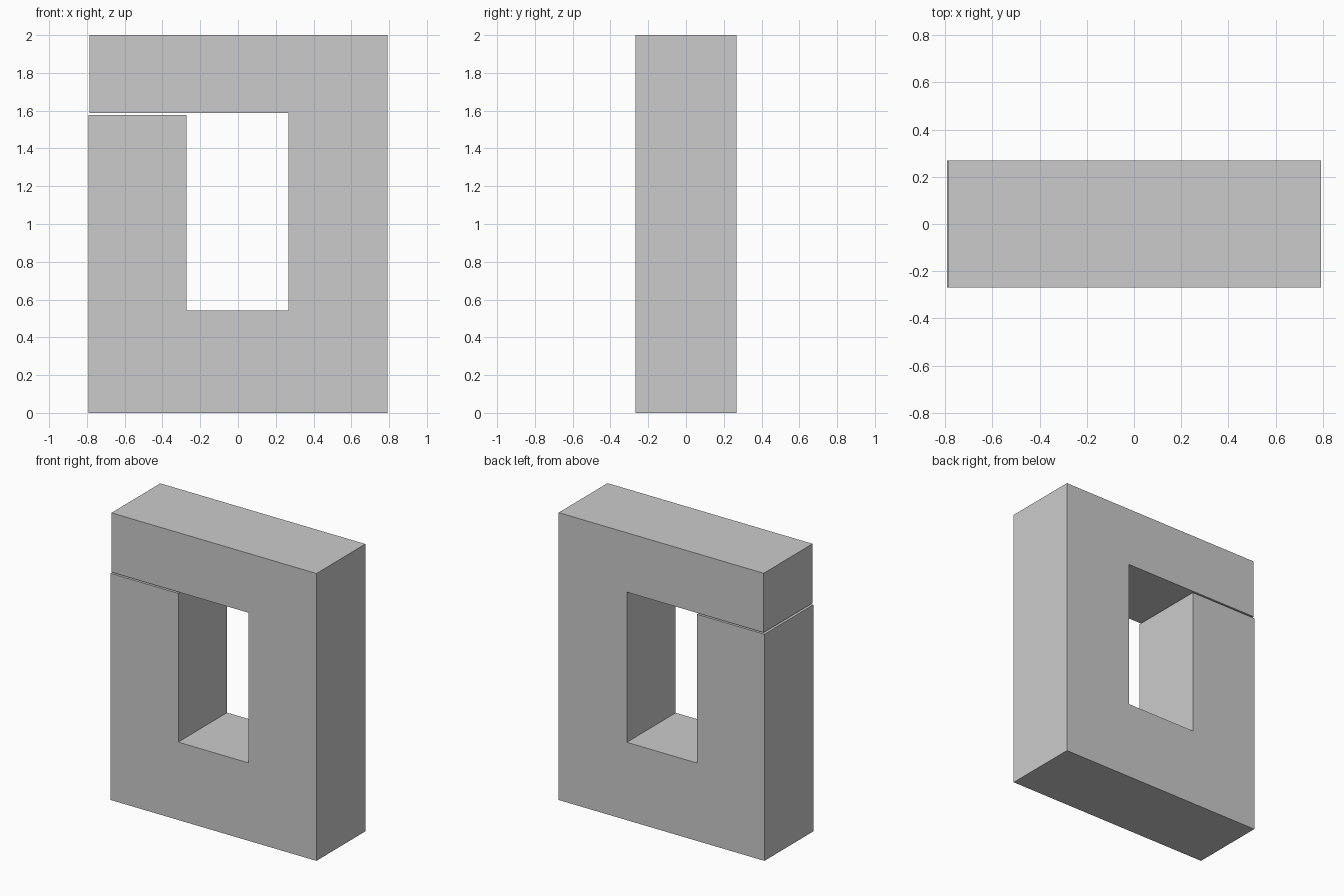
import bpy, bmesh

if "Cube" in bpy.data.objects:
    bpy.data.objects.remove(bpy.data.objects["Cube"])

DEPTH = 0.537

# Outline of the split frame in x, z
profile = [(-0.792, 0), (0.792, 0), (0.792, 2), (-0.786, 2), (-0.786, 1.587),
           (0.267, 1.587), (0.267, 0.542), (-0.272, 0.542),
           (-0.272, 1.577), (-0.792, 1.577)]

# Front face, extruded straight back
bm = bmesh.new()
face = bm.faces.new([bm.verts.new((x, -DEPTH / 2, z)) for x, z in profile])
result = bmesh.ops.extrude_face_region(bm, geom=[face], use_keep_orig=True)
back = [v for v in result["geom"] if isinstance(v, bmesh.types.BMVert)]
bmesh.ops.translate(bm, verts=back, vec=(0, DEPTH, 0))
bmesh.ops.recalc_face_normals(bm, faces=bm.faces)

mesh = bpy.data.meshes.new("split_frame")
bm.to_mesh(mesh)
bm.free()
bpy.context.collection.objects.link(bpy.data.objects.new("split_frame", mesh))
